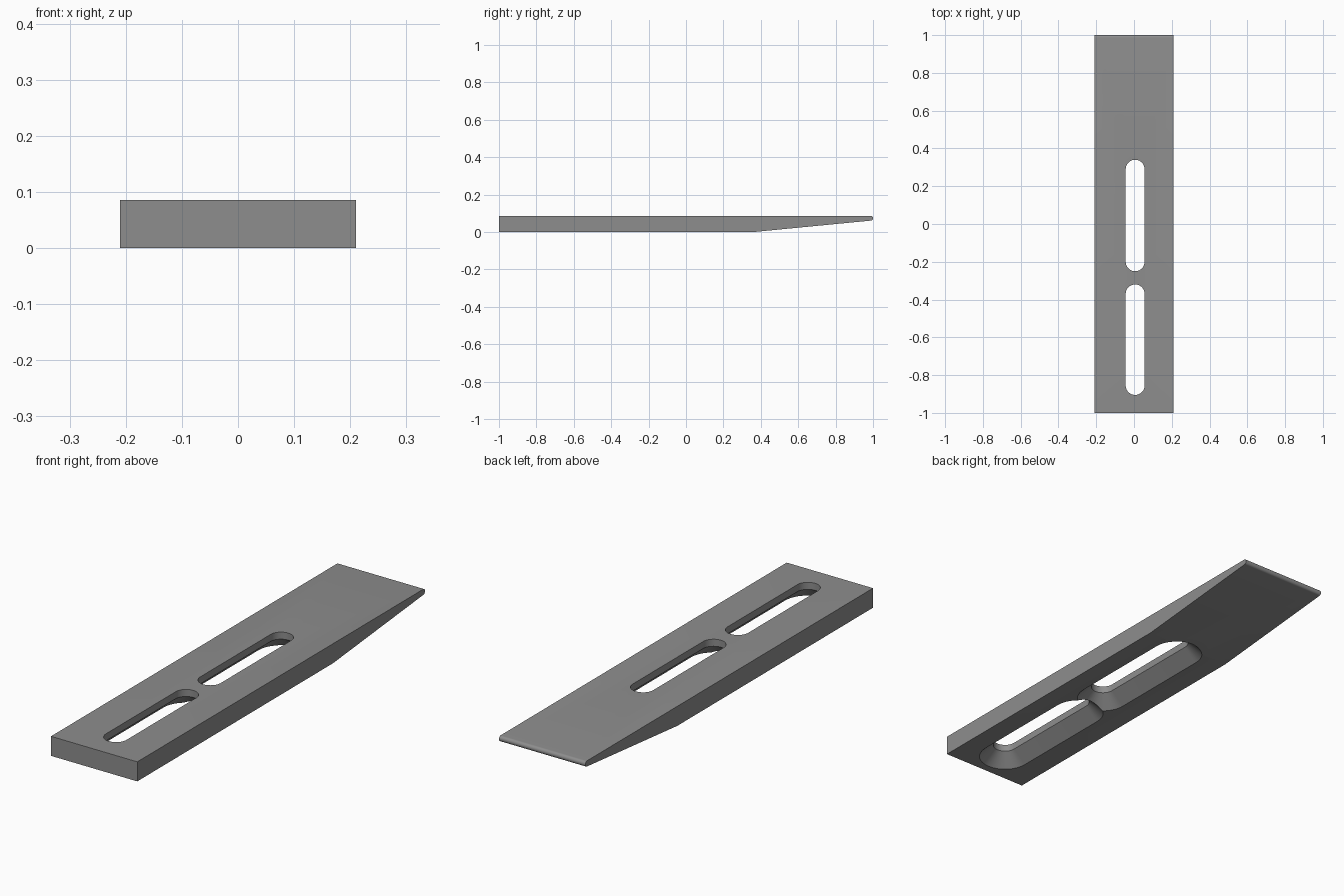
import bpy, bmesh, math

if "Cube" in bpy.data.objects:
    bpy.data.objects.remove(bpy.data.objects["Cube"])

WIDTH, TOP = 0.42, 0.086
TIP_R, TAPER_Y = 0.0125, 0.36
SLOT_X, SLOT_R, SINK_R, SINK_H = 0.006, 0.05, 0.11, 0.055

steel = bpy.data.materials.new("steel_grey")
steel.diffuse_color = (0.27, 0.27, 0.27, 1)
steel.use_nodes = True
steel.node_tree.nodes["Principled BSDF"].inputs["Base Color"].default_value = steel.diffuse_color


def make_object(name, bm):
    bmesh.ops.recalc_face_normals(bm, faces=bm.faces)
    mesh = bpy.data.meshes.new(name)
    bm.to_mesh(mesh)
    bm.free()
    mesh.materials.append(steel)
    obj = bpy.data.objects.new(name, mesh)
    bpy.context.collection.objects.link(obj)
    return obj


def loft(name, rings):
    """Bridge equal-length closed rings and cap both ends."""
    bm = bmesh.new()
    loops = [[bm.verts.new(p) for p in ring] for ring in rings]
    n = len(loops[0])
    for a, b in zip(loops, loops[1:]):
        for i in range(n):
            j = (i + 1) % n
            bm.faces.new((a[i], a[j], b[j], b[i]))
    bm.faces.new(loops[0])
    bm.faces.new(loops[-1])
    return make_object(name, bm)


def slot_ring(y0, y1, r, z, steps=24):
    """Stadium outline with round ends centred at y0 and y1."""
    ring = []
    for cy, start in ((y1, 0), (y0, math.pi)):
        for i in range(steps + 1):
            a = start + math.pi * i / steps
            ring.append((SLOT_X + r * math.cos(a), cy + r * math.sin(a), z))
    return ring


# Clamp plate: side profile with a tapered underside and a rounded tip
slope = math.atan2(TOP - 2 * TIP_R, 1 - TIP_R - TAPER_Y)
profile = [(-1, TOP), (-1, 0), (TAPER_Y, 0)]
start = -math.pi / 2 + slope
for i in range(13):
    a = start + (math.pi / 2 - start) * i / 12
    profile.append((1 - TIP_R + TIP_R * math.cos(a), TOP - TIP_R + TIP_R * math.sin(a)))
plate = loft("clamp_plate", [[(x, y, z) for y, z in profile]
                             for x in (-WIDTH / 2, WIDTH / 2)])

# Two slots, straight at the top and flared towards the underside
grow = (SINK_R - SLOT_R) / SINK_H
bpy.context.view_layer.objects.active = plate
plate.select_set(True)
for y0, y1 in ((-0.855, -0.37), (-0.20, 0.29)):
    cutter = loft("slot_cutter", [
        slot_ring(y0, y1, SINK_R + 0.01 * grow, -0.01),
        slot_ring(y0, y1, SLOT_R, SINK_H),
        slot_ring(y0, y1, SLOT_R, TOP + 0.02)])
    cutter.hide_render = True
    mod = plate.modifiers.new("slot", 'BOOLEAN')
    mod.operation, mod.solver, mod.object = 'DIFFERENCE', 'EXACT', cutter
    bpy.ops.object.modifier_apply(modifier=mod.name)
    bpy.data.objects.remove(cutter)

bpy.ops.object.shade_smooth_by_angle(angle=math.radians(25))
